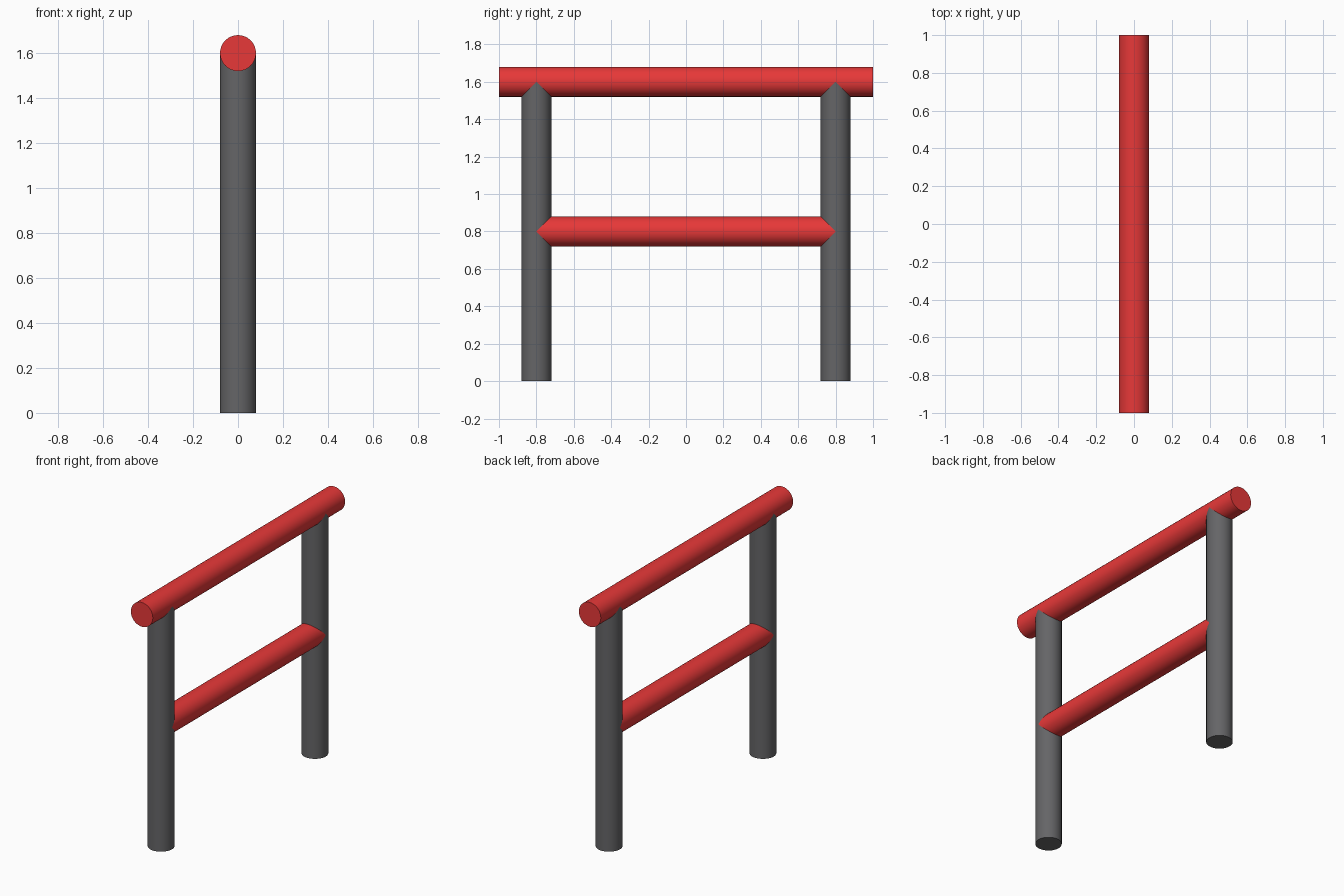
import bpy
from math import radians

if "Cube" in bpy.data.objects:
    bpy.data.objects.remove(bpy.data.objects["Cube"])

RADIUS = 0.08


def material(name, color):
    mat = bpy.data.materials.new(name)
    mat.diffuse_color = color
    mat.use_nodes = True
    mat.node_tree.nodes["Principled BSDF"].inputs["Base Color"].default_value = mat.diffuse_color
    return mat


def tube(name, length, location, rotation, mat):
    bpy.ops.mesh.primitive_cylinder_add(vertices=32, radius=RADIUS, depth=length,
                                        location=location, rotation=rotation)
    obj = bpy.context.object
    obj.name = name
    obj.data.materials.append(mat)
    bpy.ops.object.shade_smooth_by_angle(angle=radians(30))
    return obj


red = material("red_paint", (0.8, 0.04, 0.04, 1))
grey = material("dark_grey", (0.13, 0.13, 0.135, 1))

# Upright posts, ending on the axis of the top rail
for side, y in (("front", -0.8), ("back", 0.8)):
    tube(f"{side}_post", 1.6, (0, y, 0.8), (0, 0, 0), grey)

# Horizontal rails: the top one overhangs, the middle one ends inside the posts
along_y = (radians(90), 0, 0)
tube("top_rail", 2.0, (0, 0, 1.6), along_y, red)
tube("middle_rail", 1.6, (0, 0, 0.8), along_y, red)
